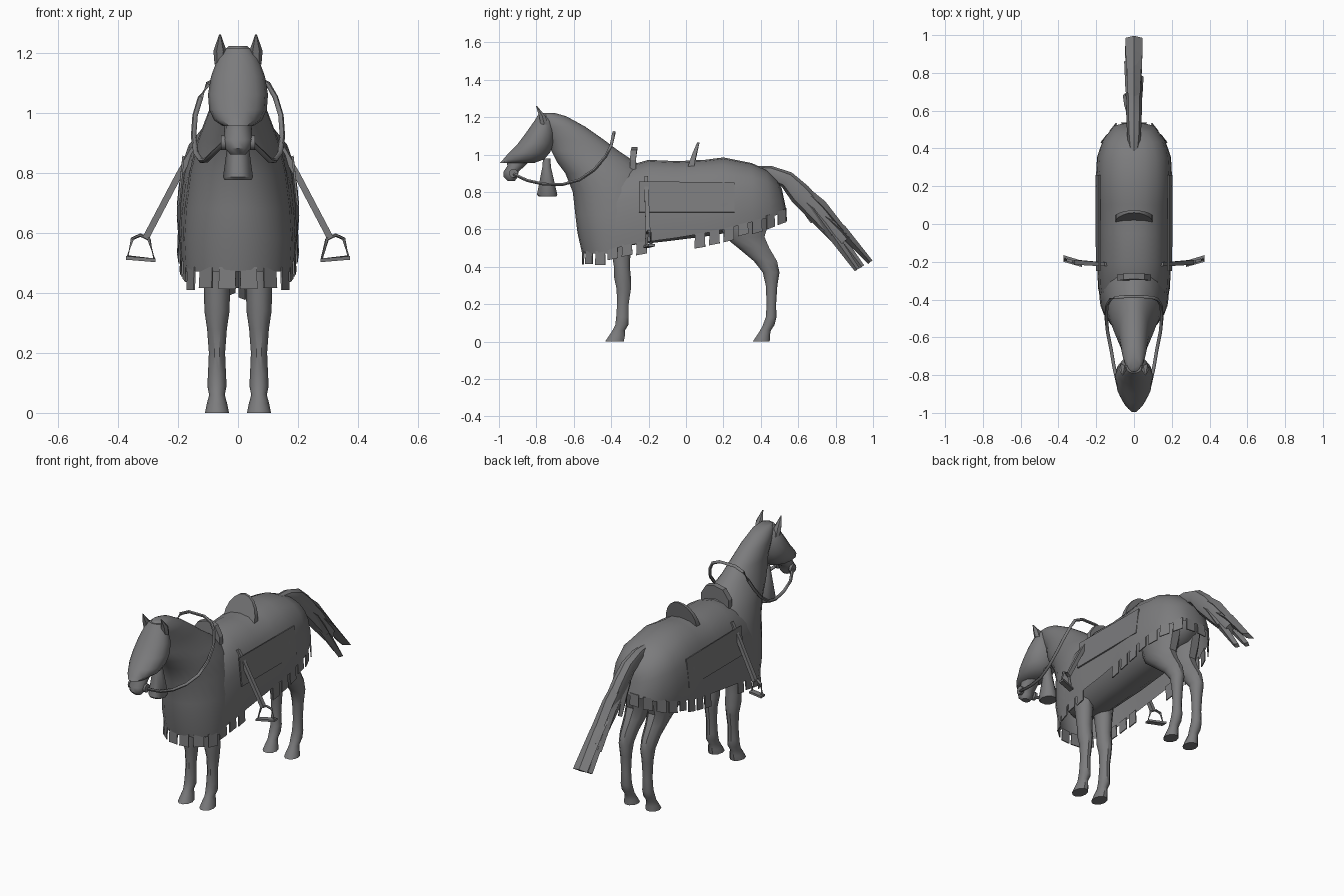
import bpy, bmesh, math, random
from mathutils import Vector

random.seed(4)
grey = bpy.data.materials.new("iron_grey")
grey.diffuse_color = (0.2, 0.2, 0.205, 1)


def make(name, rings, closed=True, caps=True, angle=40, cut=None):
    """Skin a list of equal-length point rings; cut is a rule for faces to drop."""
    bm = bmesh.new()
    rows = [[bm.verts.new(p) for p in r] for r in rings]
    n = len(rows[0])
    for a, b in zip(rows, rows[1:]):
        for i in range(n if closed else n - 1):
            j = (i + 1) % n
            bm.faces.new((a[i], a[j], b[j], b[i]))
    if caps and closed:
        bm.faces.new(rows[0])
        bm.faces.new(rows[-1])
    bmesh.ops.recalc_face_normals(bm, faces=bm.faces)
    if cut:
        bmesh.ops.delete(bm, geom=[f for f in bm.faces if cut(f.calc_center_median())],
                         context='FACES')
    bmesh.ops.remove_doubles(bm, verts=bm.verts, dist=0.0025)
    me = bpy.data.meshes.new(name)
    bm.to_mesh(me)
    bm.free()
    me.materials.append(grey)
    me.shade_smooth()
    me.set_sharp_from_angle(angle=math.radians(angle))
    ob = bpy.data.objects.new(name, me)
    bpy.context.collection.objects.link(ob)


def circle(n):
    return [(math.cos(2 * math.pi * i / n), math.sin(2 * math.pi * i / n)) for i in range(n)]


def slices(name, data, x=0.0, n=12, angle=40, cut=None):
    """Horizontal oval slices: z, y front, y back, half width."""
    make(name, [[(x + w * c, (f + b) / 2 + (b - f) / 2 * s, z) for c, s in circle(n)]
                for z, f, b, w in data], angle=angle, cut=cut)


def tube(name, path, size, n=8, angle=40):
    """Tube along a path; size is one (side, up) pair or one pair per point."""
    pts = [Vector(p) for p in path]
    if not isinstance(size, list):
        size = [size] * len(pts)
    rings = []
    for i, p in enumerate(pts):
        t = (pts[min(i + 1, len(pts) - 1)] - pts[max(i - 1, 0)]).normalized()
        ref = Vector((0, 0, 1)) if abs(t.x) > 0.5 else Vector((1, 0, 0))
        u = (ref - t * ref.dot(t)).normalized()
        v = t.cross(u)
        rings.append([p + u * c * size[i][0] + v * s * size[i][1] for c, s in circle(n)])
    make(name, rings, angle=angle)


def plate(name, pts, offset):
    """Thin slab from an outline pushed along an offset."""
    o = Vector(offset)
    make(name, [pts, [Vector(p) + o for p in pts]], angle=20)


# Draped cloth over the barrel: y, top, half width, hem height, hem shift
cloth = [(-.40, .90, .176, .495, 0), (-.33, .935, .187, .51, 0), (-.2, .972, .192, .535, 0),
         (-.05, .965, .192, .555, 0), (.1, .972, .197, .58, 0),
         (.2, .985, .2, .60, 0), (.35, .955, .192, .64, .005),
         (.43, .92, .16, .665, .02), (.485, .865, .105, .69, .035),
         (.505, .83, .05, .698, .03), (.512, .82, 0, .70, .025)]
half = [(1, 0), (1.02, .15), (1, .35), (.94, .58), (.82, .76), (.6, .9), (.3, .98)]
arch = half + [(0, 1)] + [(-a, b) for a, b in reversed(half)]
make("draped_cloth", [[(w * a, y + s * (1 - b), lo + (hi - lo) * b) for a, b in arch]
                      for y, hi, w, lo, s in cloth], closed=False, angle=60)

# Neck flowing into the cloth over the chest, open behind and below
slices("neck_and_chest", [(1.222, -.78, -.70, .03), (1.205, -.79, -.64, .05),
                          (1.15, -.77, -.54, .066), (1.08, -.73, -.44, .078),
                          (1.02, -.72, -.36, .092), (.96, -.69, -.27, .115),
                          (.90, -.645, -.2, .138), (.8, -.605, -.15, .162),
                          (.68, -.592, -.16, .178), (.58, -.58, -.18, .184),
                          (.47, -.555, -.2, .178)],
       n=24, angle=60, cut=lambda c: c.z < .475 or (c.z < .7 and c.y > -.36))

# Fringe tabs hanging from the hem
arc = [Vector((.178 * math.sin(a), -.378 - .177 * math.cos(a), .47))
       for a in [i * math.radians(12) for i in range(7)]]
hem = arc + [Vector((w, y + s, lo)) for y, hi, w, lo, s in cloth]
carry = 0.036
for a, b in zip(hem, hem[1:]):
    d = (b - a).normalized()
    length = (b - a).length
    while carry < length:
        p = a + d * carry
        carry += .079
        if -.17 < p.y < .05:
            continue
        out = Vector((d.y, -d.x, 0)).normalized()
        h = random.uniform(.052, .075)
        for side in (1, -1):
            q = [p - d * .027 + Vector((0, 0, .015)), p + d * .027 + Vector((0, 0, .015)),
                 p + d * .029 + out * .003 - Vector((0, 0, h)),
                 p - d * .029 + out * .003 - Vector((0, 0, h))]
            plate("fringe_tab", [Vector((v.x * side, v.y, v.z)) for v in q],
                  (-out.x * side * .006, -out.y * .006, 0))
    carry -= length

# Body under the cloth: y, centre z, half width, half height
belly = [(-.54, .68, .06, .08), (-.47, .68, .13, .16), (-.3, .70, .155, .185),
         (-.1, .715, .17, .178), (.1, .735, .172, .173), (.3, .76, .165, .165),
         (.43, .77, .12, .13), (.49, .77, .05, .06)]
make("body", [[(w * c, y, z + h * s) for c, s in circle(16)] for y, z, w, h in belly], angle=60)

# Head
slices("head_plate", [(1.215, -.79, -.735, .04), (1.18, -.812, -.712, .068),
                      (1.12, -.855, -.70, .09), (1.06, -.90, -.705, .1),
                      (1.01, -.95, -.725, .096), (.975, -.98, -.755, .08),
                      (.955, -.998, -.81, .05)], n=14, angle=50)
slices("muzzle", [(.98, -.96, -.82, .045), (.94, -.955, -.86, .046), (.91, -.975, -.895, .047),
                  (.88, -.975, -.90, .042), (.86, -.955, -.915, .025)])
slices("throat_tassel", [(.98, -.765, -.725, .02), (.93, -.77, -.72, .03),
                         (.785, -.80, -.685, .05), (.775, -.79, -.69, .045)], n=10)

# Legs
front = [(.74, -.44, -.27, .07), (.6, -.42, -.28, .056), (.5, -.405, -.293, .047),
         (.4, -.387, -.298, .043), (.34, -.386, -.292, .042), (.28, -.373, -.293, .033),
         (.2, -.37, -.305, .027), (.13, -.375, -.305, .03), (.09, -.38, -.306, .032),
         (.06, -.395, -.325, .026), (.03, -.415, -.325, .034), (0, -.435, -.33, .04)]
hind = [(.76, .18, .47, .085), (.64, .17, .45, .08), (.56, .20, .425, .068),
        (.5, .275, .45, .054), (.43, .36, .49, .044), (.37, .408, .502, .038),
        (.3, .425, .49, .031), (.2, .43, .483, .026), (.13, .425, .485, .03),
        (.09, .41, .475, .031), (.06, .395, .455, .026), (.03, .375, .45, .034),
        (0, .355, .45, .04)]
for side in (1, -1):
    slices("front_leg", front, side * .07, 10)
    slices("hind_leg", hind, side * .07, 10)
    # Ears
    slices("ear", [(1.16, -.78, -.735, .018), (1.205, -.788, -.748, .022),
                   (1.26, -.803, -.796, .003)], side * .06, 6)
    # Bit ring
    tube("bit_ring", [(side * .04, -.922, .9), (side * .056, -.922, .9)], (.024, .024), 12)
    # Side panel of the saddle
    plate("side_panel", [(side * .178, -.25, .855), (side * .178, .26, .85),
                         (side * .197, .26, .69), (side * .195, -.25, .69)],
          (side * .007, 0, .002))
    # Stirrup strap and stirrup
    plate("stirrup_strap", [(side * .155, -.222, .885), (side * .155, -.203, .885),
                            (side * .205, -.2, .80), (side * .318, -.19, .585),
                            (side * .318, -.215, .585), (side * .205, -.222, .80)],
          (-side * .02, 0, -.008))
    bow = [(.297, .58), (.325, .592), (.352, .58), (.368, .52), (.278, .51), (.297, .58)]
    tube("stirrup", [(side * x, -.21 + (x - .29) * .3, z) for x, z in bow], (.006, .009), 6)
    plate("stirrup_tread", [(side * .275, -.228, .514), (side * .275, -.195, .514),
                            (side * .373, -.165, .522), (side * .373, -.2, .522)], (0, 0, -.012))

# Saddle pommel and cantle
plate("pommel", [(-.09, -.3, .90), (-.09, -.3, .97), (-.055, -.295, 1.025), (0, -.29, 1.04),
                 (.055, -.295, 1.025), (.09, -.3, .97), (.09, -.3, .90)], (0, .032, 0))
fan = [(.1 * math.cos(math.pi * i / 10), math.sin(math.pi * i / 10)) for i in range(11)]
make("cantle", [[(x, .02 + .04 * s - 1.2 * x * x, .93 + .135 * s) for x, s in fan],
                [(x, .055 + .018 * s - 1.2 * x * x, .93 + .135 * s) for x, s in fan]])

# Reins looping over the neck
side_path = [(.05, -.92, .895), (.085, -.85, .862), (.105, -.76, .842), (.122, -.66, .84),
             (.14, -.57, .865), (.148, -.49, .92), (.143, -.43, .99), (.125, -.4, 1.05),
             (.1, -.39, 1.095), (.05, -.385, 1.118)]
tube("reins", side_path + [(-x, y, z) for x, y, z in reversed(side_path)], (.009, .009), 6, 60)

# Tail core and loose flat locks
tube("tail", [(0, .37, .92), (0, .45, .9), (0, .54, .865), (0, .61, .79), (0, .72, .67),
              (0, .84, .53)],
     [(.022, .02), (.035, .04), (.04, .047), (.042, .06), (.042, .055), (.035, .04)], 8)
locks = [(.0, .035, .55, .88, .88, .55), (-.03, .016, .56, .84, .86, .50),
         (.025, .02, .56, .82, .78, .57), (0, .042, .66, .74, .985, .425),
         (-.025, .018, .62, .76, .94, .40), (.02, .02, .6, .77, .915, .385),
         (-.04, .012, .56, .80, .68, .64)]
for x, w, y0, z0, y1, z1 in locks:
    ym, zm = (y0 + y1) / 2 + .01, (z0 + z1) / 2 + .015
    tube("tail_lock", [(x * .6, y0, z0), (x, ym, zm), (x * 1.15, y1, z1)],
         [(w * .7, .022), (w, .028), (w * 1.1, .015)], 4, 30)
